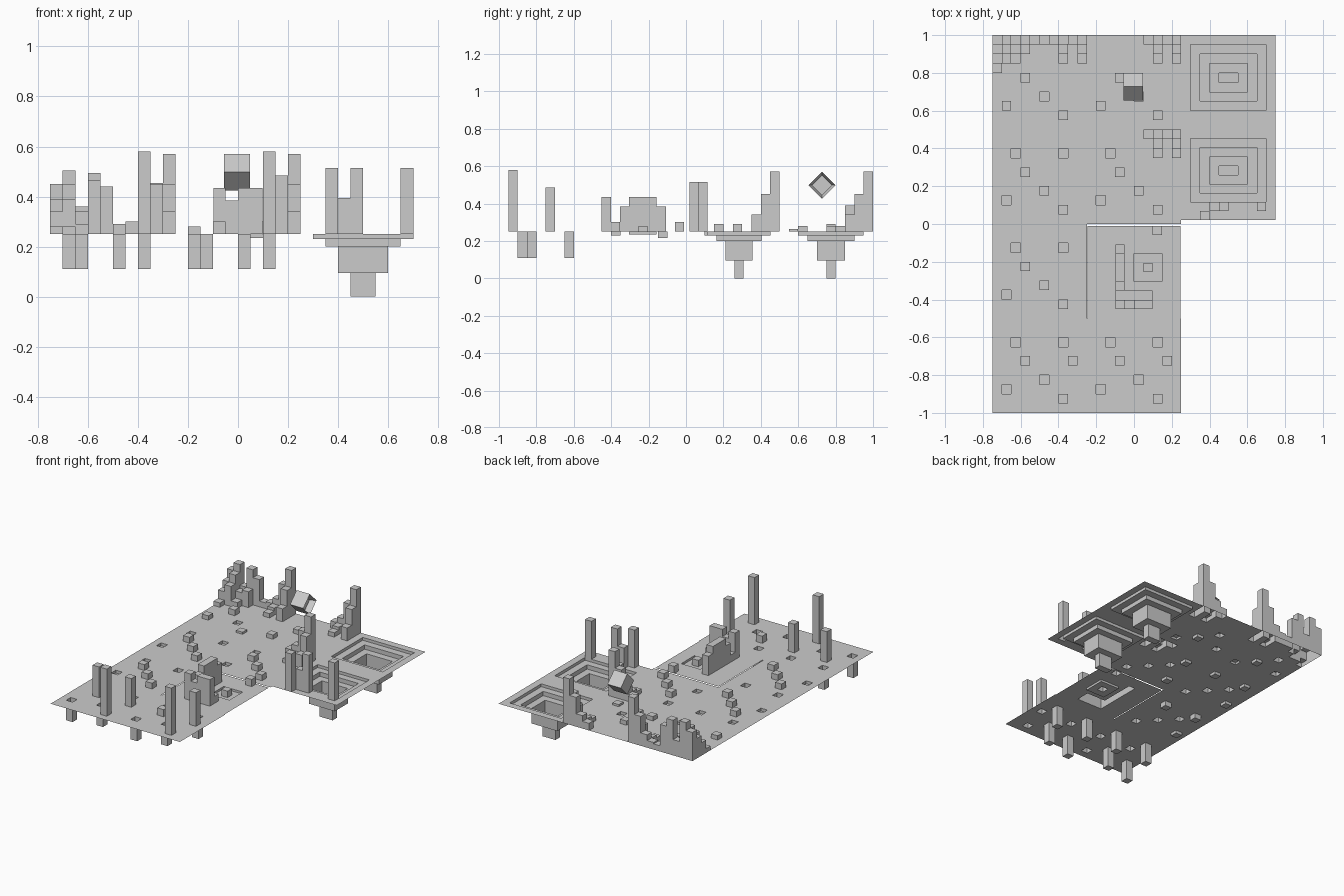
import bpy, bmesh, math
from mathutils import Matrix

if "Cube" in bpy.data.objects:
    bpy.data.objects.remove(bpy.data.objects["Cube"])

BASE, N = 0.25, 10


def tile(name, x0, y0, cells, sx=0.5, sy=0.5):
    """Stepped sheet: a 10 x 10 grid of flat cells joined by vertical walls."""
    bm = bmesh.new()
    h = lambda i, j: cells.get((i, j), BASE)
    px = lambda i: x0 + i * sx / N
    py = lambda j: y0 + j * sy / N

    def quad(*pts):
        bm.faces.new([bm.verts.new(p) for p in pts])

    for i in range(N):
        for j in range(N):
            z = h(i, j)
            a, b, c, d = px(i), px(i + 1), py(j), py(j + 1)
            quad((a, c, z), (b, c, z), (b, d, z), (a, d, z))
    for i in range(N + 1):
        for j in range(N):
            l, r = h(i - 1, j), h(i, j)
            if abs(l - r) > 1e-5:
                x, c, d = px(i), py(j), py(j + 1)
                quad((x, c, r), (x, c, l), (x, d, l), (x, d, r))
            f, k = h(j, i - 1), h(j, i)
            if abs(f - k) > 1e-5:
                y, a, b = py(i), px(j), px(j + 1)
                quad((a, y, f), (a, y, k), (b, y, k), (b, y, f))
    bmesh.ops.remove_doubles(bm, verts=bm.verts, dist=1e-5)
    me = bpy.data.meshes.new(name)
    bm.to_mesh(me)
    bm.free()
    ob = bpy.data.objects.new(name, me)
    bpy.context.collection.objects.link(ob)
    return ob


def fill(cells, i0, i1, j0, j1, z):
    for i in range(i0, i1):
        for j in range(j0, j1):
            cells[i, j] = z
    return cells


def meadow():
    # low blocks and shallow holes
    low, high = 0.23, 0.29
    return {(2, 7): low, (7, 7): low, (1, 2): low,
            (3, 5): high, (5, 3): high, (7, 1): high}


def back_meadow():
    return {(1, 2): 0.28, (3, 5): 0.28, (5, 3): 0.23, (4, 4): BASE, (7, 1): 0.265}


def corner_tower(cells):
    # stepped tower in the back right corner of a tile
    cells.update({(9, 9): 0.57, (9, 8): 0.45, (9, 7): 0.34, (8, 9): 0.455,
                  (7, 9): 0.34, (7, 8): 0.30, (7, 7): 0.28, (6, 9): 0.30})
    return cells


def stepped_pit():
    cells = {}
    fill(cells, 1, 9, 2, 9, 0.23)
    fill(cells, 2, 8, 3, 8, 0.20)
    fill(cells, 3, 7, 4, 7, 0.095)
    fill(cells, 4, 6, 5, 6, 0.0)
    return cells


# back left tile with ragged skyline
c = back_meadow()
c[3, 5] = 0.28
for i, z in enumerate((0.45, 0.505, 0.36, 0.495, 0.44, 0.29)):
    c[i, 9] = z
c.update({(0, 8): 0.39, (1, 8): 0.45, (2, 8): 0.34, (3, 8): 0.36,
          (0, 7): 0.34, (1, 7): 0.39, (2, 7): 0.29, (0, 6): 0.28})
c[3, 5] = 0.29
tile("skyline_tile", -0.75, 0.5, corner_tower(c))

# middle back tiles with corner towers
tile("back_tower_tile", -0.25, 0.5, corner_tower(back_meadow()))
tile("middle_tower_tile", -0.25, 0.0, corner_tower(meadow()))

# plain tiles on the left
tile("meadow_tile", -0.75, 0.0, meadow())
c = meadow()
c[2, 7] = c[7, 7] = 0.215
tile("hollow_tile", -0.75, -0.5, c)

# front tiles with deep shafts and pillars
for name, x, side, inner in (("left", -0.75, 0.45, 0.465), ("right", -0.25, 0.485, 0.30)):
    c = {k: 0.11 for k in ((2, 7), (7, 7), (1, 2), (5, 3))}
    c.update({(7, 1): 0.58, (8, 5): side, (3, 5): inner})
    tile("pillar_tile_" + name, x, -1.0, c)

# maze tile: L-shaped wall and small pool
c = {(3, 3): 0.385, (3, 7): 0.385, (3, 1): 0.435, (4, 1): 0.385,
     (5, 1): 0.435, (6, 1): 0.435, (7, 9): 0.30}
fill(c, 3, 4, 4, 7, 0.435)
fill(c, 3, 7, 2, 3, 0.30)
fill(c, 5, 8, 4, 7, 0.235)
c[6, 5] = 0.28
tile("maze_tile", -0.245, -0.5, c, 0.49, 0.49)

# stepped pits on the right
tile("back_pit_tile", 0.25, 0.5, stepped_pit())
c = stepped_pit()
c.update({(2, 0): 0.515, (3, 1): 0.395, (4, 1): 0.515, (8, 1): 0.515})
tile("front_pit_tile", 0.25, 0.02, c, 0.5, 0.48)

# floating tilted block with a pocket in its side
bm = bmesh.new()
bmesh.ops.create_cube(bm, size=0.103)
side = [f for f in bm.faces if f.normal.x > 0.9]
bmesh.ops.inset_region(bm, faces=side, thickness=0.02)
bmesh.ops.translate(bm, verts=side[0].verts, vec=(-0.04, 0, 0))
bmesh.ops.transform(bm, verts=bm.verts,
                    matrix=Matrix.Translation((-0.004, 0.727, 0.498)) @ Matrix.Rotation(math.radians(45), 4, 'X'))
me = bpy.data.meshes.new("floating_block")
bm.to_mesh(me)
bm.free()
bpy.context.collection.objects.link(bpy.data.objects.new("floating_block", me))
